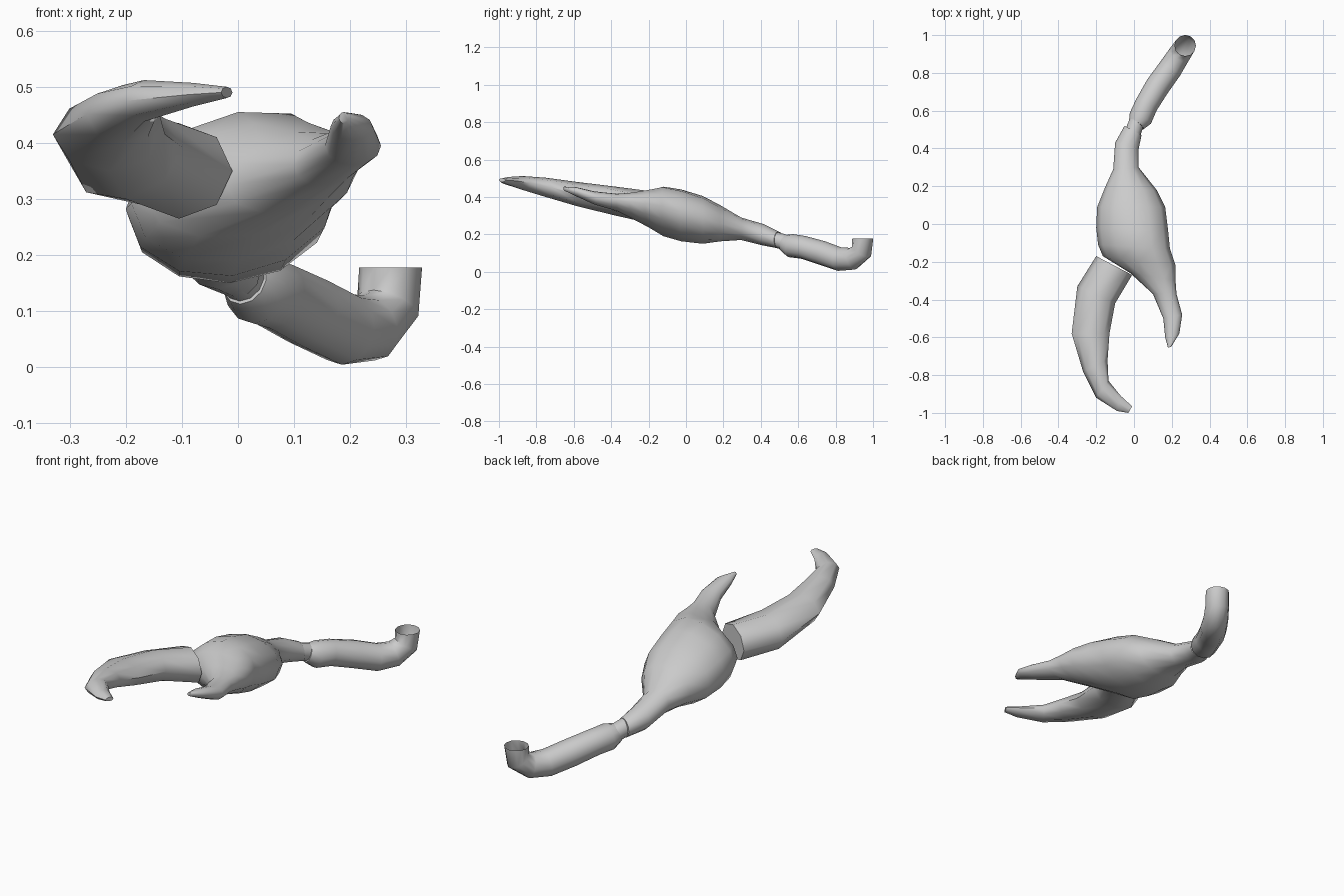
import bpy
from math import sin, cos, tau
from mathutils import Vector as V

if "Cube" in bpy.data.objects:
    bpy.data.objects.remove(bpy.data.objects["Cube"])


def skin(name, rings, sides, cap_start, cap_end):
    """Skin a surface over rings given as (centre, half axis u, half axis v)."""
    verts, faces = [], []
    for c, u, v in rings:
        verts += [c + u * cos(tau * i / sides) + v * sin(tau * i / sides) for i in range(sides)]
    for k in range(len(rings) - 1):
        for i in range(sides):
            j = (i + 1) % sides
            a, b = k * sides, (k + 1) * sides
            faces.append((a + i, a + j, b + j, b + i))
    if cap_start:
        faces.append(tuple(reversed(range(sides))))
    if cap_end:
        faces.append(tuple(range(len(verts) - sides, len(verts))))
    mesh = bpy.data.meshes.new(name)
    mesh.from_pydata(verts, [], faces)
    obj = bpy.data.objects.new(name, mesh)
    bpy.context.collection.objects.link(obj)
    bpy.ops.object.select_all(action='DESELECT')
    obj.select_set(True)
    bpy.context.view_layer.objects.active = obj
    bpy.ops.object.mode_set(mode='EDIT')
    bpy.ops.mesh.select_all(action='SELECT')
    bpy.ops.mesh.normals_make_consistent(inside=False)
    bpy.ops.object.mode_set(mode='OBJECT')
    bpy.ops.object.shade_smooth_by_angle(angle=1.05)
    return obj


def outline(name, rows, sides):
    """Rows: left x, y, right x, y, bottom z, top z, tilt."""
    rings = []
    for lx, ly, rx, ry, zb, zt, tilt in rows:
        c = V(((lx + rx) / 2, (ly + ry) / 2, (zb + zt) / 2))
        rings.append((c, V(((rx - lx) / 2, (ry - ly) / 2, tilt)), V((0, 0, (zt - zb) / 2))))
    return skin(name, rings, sides, True, True)


def tube(name, rows, sides, cap_start=False, cap_end=False):
    """Rows: centre x, y, z, radius, bending in the arm's vertical plane."""
    pts = [V(r[:3]) for r in rows]
    side = V((0.86, -0.51, 0))
    rings = []
    for i, r in enumerate(rows):
        d = (pts[min(i + 1, len(pts) - 1)] - pts[max(i - 1, 0)]).normalized()
        if i == len(rows) - 1 and name == "upper_arm":
            d = V((0, 0, 1))
        u = (side - d * side.dot(d)).normalized()
        rings.append((pts[i], u * r[3], d.cross(u) * r[3]))
    return skin(name, rings, sides, cap_start, cap_end)


# Claw palm tapering into the fixed pincer
outline("palm_and_fixed_pincer", [
    (-0.05, 0.52, 0.04, 0.47, 0.125, 0.215, 0),
    (-0.10, 0.43, 0.025, 0.40, 0.14, 0.255, 0),
    (-0.11, 0.29, 0.025, 0.30, 0.17, 0.29, 0),
    (-0.155, 0.19, 0.12, 0.18, 0.163, 0.355, 0),
    (-0.195, 0.09, 0.165, 0.09, 0.15, 0.405, 0.01),
    (-0.20, -0.02, 0.18, -0.03, 0.163, 0.44, 0.02),
    (-0.19, -0.11, 0.19, -0.13, 0.19, 0.455, 0.03),
    (-0.165, -0.17, 0.22, -0.22, 0.235, 0.435, 0.03),
    (-0.02, -0.26, 0.22, -0.30, 0.28, 0.42, 0.025),
    (0.10, -0.37, 0.225, -0.37, 0.325, 0.417, 0.01),
    (0.155, -0.50, 0.255, -0.48, 0.36, 0.43, 0),
    (0.165, -0.60, 0.24, -0.58, 0.405, 0.453, 0),
    (0.18, -0.655, 0.197, -0.65, 0.435, 0.455, 0)], 12)

# Long hinged pincer, curving inward at the tip
outline("moving_pincer", [
    (-0.20, -0.17, -0.01, -0.27, 0.265, 0.435, 0),
    (-0.30, -0.33, -0.10, -0.42, 0.30, 0.455, 0.015),
    (-0.33, -0.58, -0.13, -0.58, 0.35, 0.48, 0),
    (-0.27, -0.78, -0.14, -0.72, 0.40, 0.503, 0),
    (-0.20, -0.92, -0.135, -0.83, 0.438, 0.512, 0),
    (-0.09, -0.99, -0.07, -0.91, 0.465, 0.507, 0),
    (-0.03, -1.0, -0.01, -0.965, 0.48, 0.50, 0)], 8)

# Wrist collar between claw and arm
tube("wrist_collar", [
    (-0.007, 0.475, 0.172, 0.042), (0.003, 0.51, 0.163, 0.042),
    (0.018, 0.545, 0.152, 0.042)], 12)

# Arm with upturned open shoulder end
tube("upper_arm", [
    (0.012, 0.525, 0.155, 0.045), (0.034, 0.56, 0.14, 0.063),
    (0.065, 0.63, 0.13, 0.062), (0.125, 0.73, 0.10, 0.065),
    (0.19, 0.82, 0.068, 0.064), (0.235, 0.89, 0.070, 0.060),
    (0.267, 0.938, 0.108, 0.057), (0.272, 0.945, 0.178, 0.056)], 12, True)
